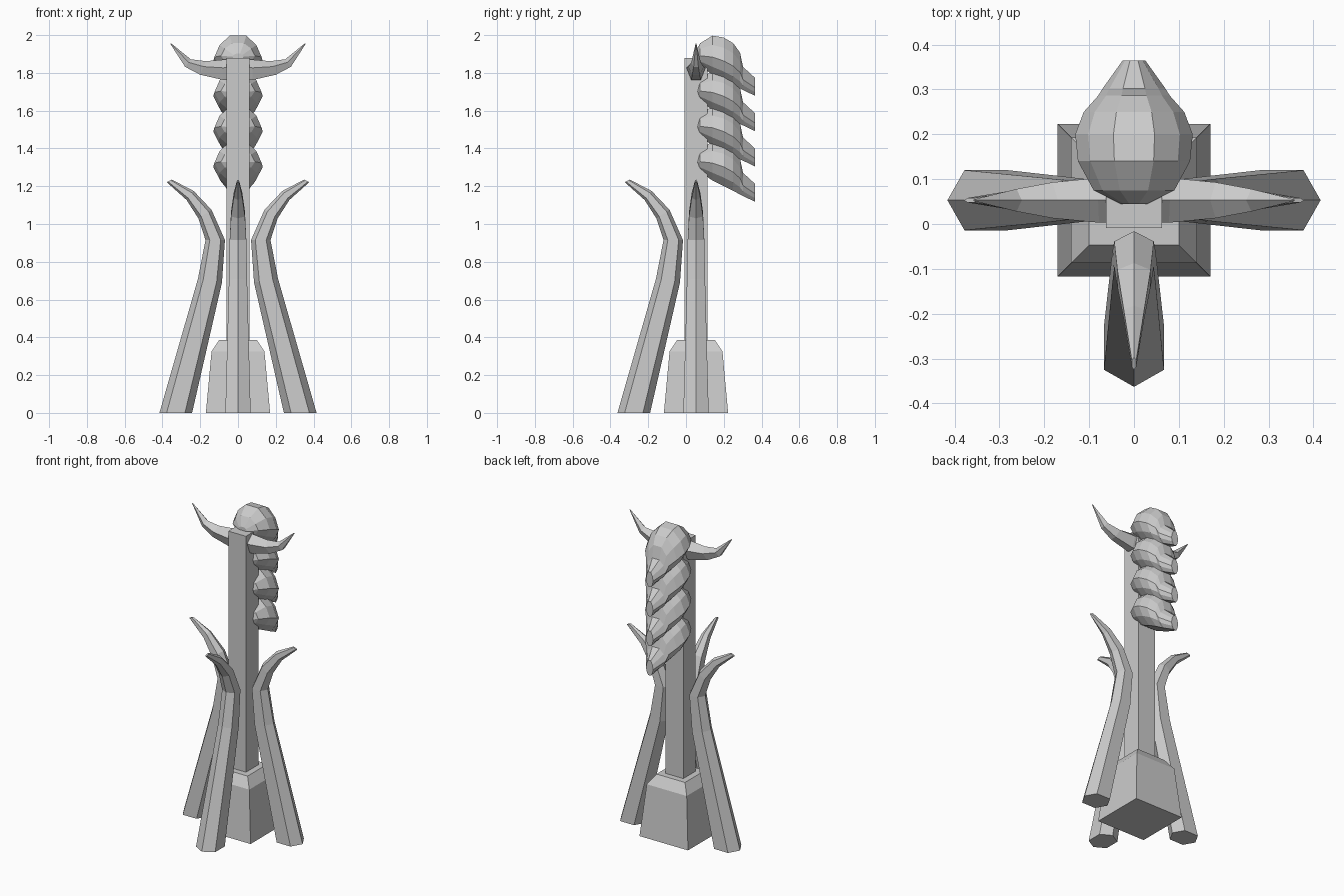
import bpy, bmesh, math
from mathutils import Vector, Matrix

if "Cube" in bpy.data.objects:
    bpy.data.objects.remove(bpy.data.objects["Cube"])

stone = bpy.data.materials.new("light_grey_stone")
stone.use_nodes = True
GREY = (0.6, 0.6, 0.6, 1)
stone.diffuse_color = GREY
stone.node_tree.nodes["Principled BSDF"].inputs["Base Color"].default_value = GREY

AXIS_Y = 0.053


def loft(name, rings, place=Matrix()):
    """Skin a list of equal-length point rings and cap both ends."""
    bm = bmesh.new()
    loops = [[bm.verts.new(place @ Vector(p)) for p in ring] for ring in rings]
    for a, b in zip(loops, loops[1:]):
        for i in range(len(a)):
            j = (i + 1) % len(a)
            bm.faces.new((a[i], a[j], b[j], b[i]))
    bm.faces.new(loops[0][::-1])
    bm.faces.new(loops[-1])
    bmesh.ops.recalc_face_normals(bm, faces=bm.faces)
    mesh = bpy.data.meshes.new(name)
    bm.to_mesh(mesh)
    bm.free()
    mesh.materials.append(stone)
    obj = bpy.data.objects.new(name, mesh)
    bpy.context.collection.objects.link(obj)
    return obj


def square(half, z):
    return [(sx * half, sy * half, z) for sx, sy in ((-1, -1), (1, -1), (1, 1), (-1, 1))]


def around_axis(angle):
    return Matrix.Translation((0, AXIS_Y, 0)) @ Matrix.Rotation(math.radians(angle), 4, "Z")


# Plinth and square post
loft("plinth", [square(0.17, 0), square(0.14, 0.325), square(0.1, 0.385)], around_axis(0))
loft("post", [square(0.062, 0.36), square(0.062, 1.88)], around_axis(0))

# Curved hexagonal legs: inner radius, inner z, outer radius, outer z, half width
LEG = [(0.243, 0, 0.416, 0, 0.067), (0.085, 0.69, 0.212, 0.71, 0.048),
       (0.069, 0.915, 0.172, 0.915, 0.044), (0.14, 1.075, 0.21, 1.03, 0.037),
       (0.235, 1.175, 0.272, 1.127, 0.023), (0.35, 1.235, 0.378, 1.222, 0.005)]


def leg_ring(r0, z0, r1, z1, w):
    shape = [(0, 0), (0.22, 1), (0.78, 1), (1, 0), (0.78, -1), (0.22, -1)]
    return [(r0 + (r1 - r0) * t, w * s, z0 + (z1 - z0) * t) for t, s in shape]


for name, angle in (("left_leg", 0), ("right_leg", 180), ("front_leg", -90)):
    loft(name, [leg_ring(*row) for row in LEG], around_axis(angle))

# Upswept horns: x and z of the ridge, x and z of the keel, half width
HORN = [(0.04, 1.875, 0.04, 1.765, 0.05), (0.08, 1.87, 0.075, 1.762, 0.05),
        (0.17, 1.862, 0.2, 1.79, 0.04), (0.25, 1.872, 0.28, 1.832, 0.025),
        (0.355, 1.957, 0.358, 1.953, 0.002)]


def horn_ring(xt, zt, xb, zb, w):
    shape = [(0, 0), (0.4, 1), (1, 0.5), (1, -0.5), (0.4, -1)]
    return [(xt + (xb - xt) * t, w * s, zt + (zb - zt) * t) for t, s in shape]


for name, angle in (("left_horn", 0), ("right_horn", 180)):
    loft(name, [horn_ring(*row) for row in HORN], around_axis(angle))

# Overlapping braid tufts: y, top, bottom (below the crown), half width
TUFT = [(0.045, -0.095, -0.125, 0.03), (0.075, -0.04, -0.16, 0.09),
        (0.14, 0, -0.206, 0.125), (0.2, -0.01, -0.235, 0.131),
        (0.25, -0.04, -0.26, 0.112), (0.286, -0.09, -0.28, 0.08),
        (0.302, -0.165, -0.288, 0.07), (0.365, -0.223, -0.318, 0.025)]


def tuft_ring(y, top, bottom, w, crown):
    shape = [(0.35, 1), (0.78, 0.76), (1, 0.45), (0.78, 0.2), (0.4, 0)]
    side = [(w * s, y, crown + bottom + (top - bottom) * t) for s, t in shape]
    return side + [(-x, y_, z) for x, y_, z in reversed(side)]


for i in range(4):
    loft(f"braid_tuft_{i + 1}", [tuft_ring(*row, 1.997 - 0.187 * i) for row in TUFT])
